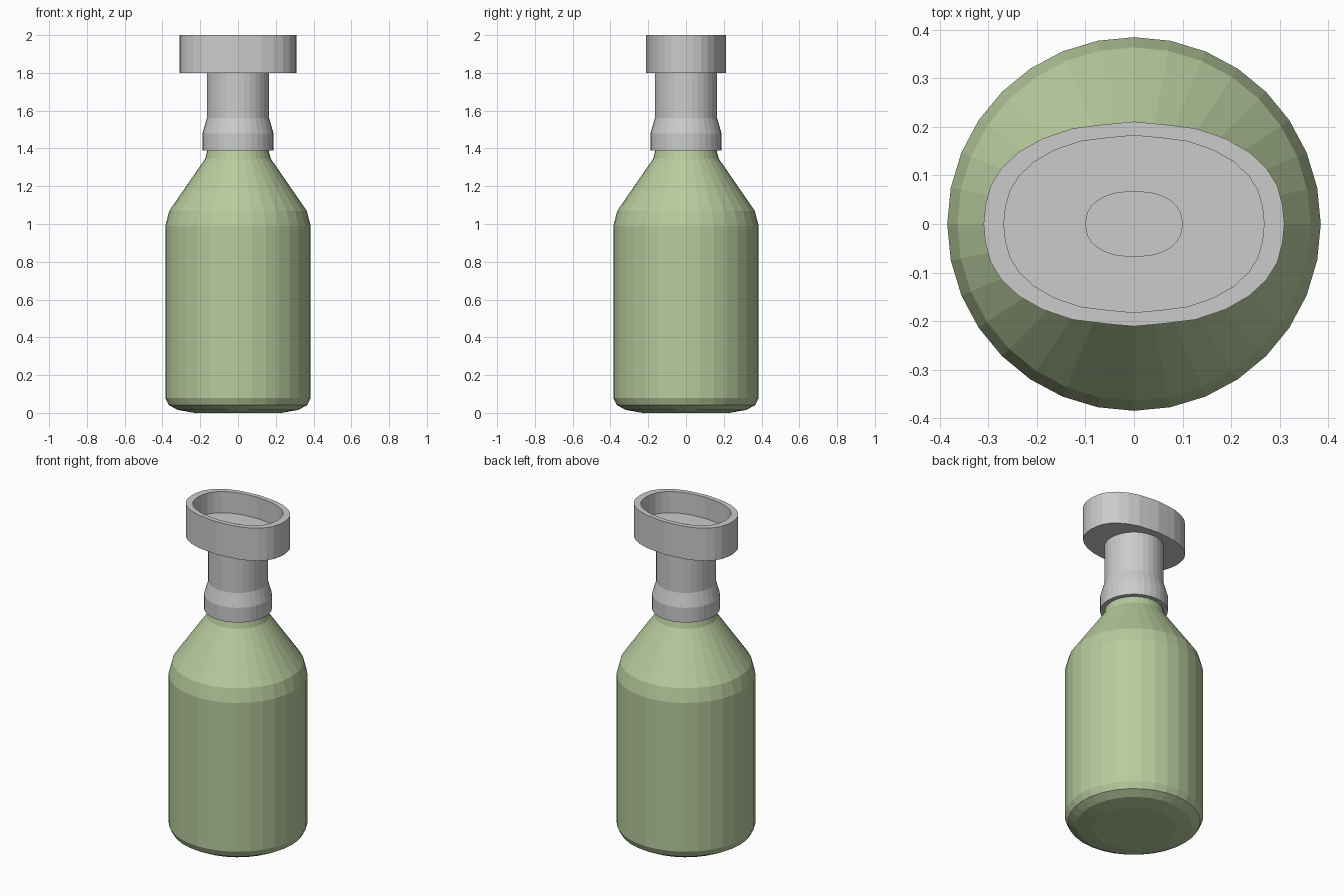
import bpy, bmesh
from math import cos, sin, pi

if "Cube" in bpy.data.objects:
    bpy.data.objects.remove(bpy.data.objects["Cube"])

SIDES = 32


def circle(r):
    return [(r * cos(2 * pi * i / SIDES), r * sin(2 * pi * i / SIDES)) for i in range(SIDES)]


def loft(name, sections, mat=None):
    """Skin a stack of (outline, z) rings and cap both ends."""
    bm = bmesh.new()
    rings = [[bm.verts.new((x, y, z)) for x, y in pts] for pts, z in sections]
    for a, b in zip(rings, rings[1:]):
        n = len(a)
        for i in range(n):
            j = (i + 1) % n
            bm.faces.new((a[i], a[j], b[j], b[i]))
    bm.faces.new(rings[0][::-1])
    bm.faces.new(rings[-1])
    bmesh.ops.recalc_face_normals(bm, faces=bm.faces)
    me = bpy.data.meshes.new(name)
    bm.to_mesh(me)
    bm.free()
    ob = bpy.data.objects.new(name, me)
    bpy.context.collection.objects.link(ob)
    if mat:
        me.materials.append(mat)
    return ob


green = bpy.data.materials.new("green")
green.diffuse_color = (0.48, 0.6, 0.34, 1)
green.use_nodes = True
green.node_tree.nodes["Principled BSDF"].inputs["Base Color"].default_value = green.diffuse_color

# Bottle body
body = [(0.23, 0.0), (0.32, 0.016), (0.367, 0.042), (0.385, 0.08), (0.385, 0.99),
        (0.364, 1.07), (0.174, 1.345), (0.162, 1.39), (0.162, 1.43)]
loft("bottle_body", [(circle(r), z) for r, z in body], green)

# Collar and neck tube
neck = [(0.188, 1.39), (0.188, 1.48), (0.165, 1.56), (0.165, 1.80)]
loft("neck_tube", [(circle(r), z) for r, z in neck])

# Oval mouthpiece: one quadrant of the outline, mirrored to the others
quad = [(0.31, 0), (0.306, 0.041), (0.295, 0.08), (0.273, 0.115), (0.238, 0.148),
        (0.189, 0.176), (0.127, 0.197), (0.064, 0.205), (0, 0.211)]
half = quad + [(-x, y) for x, y in quad[-2::-1]]
oval = half + [(x, -y) for x, y in half[-2:0:-1]]


def scaled(k):
    return [(x * k, y * k) for x, y in oval]


# Cup with recessed floor and a small central well
cup = [(1, 1.80), (1, 2.0), (0.865, 2.0), (0.865, 1.87), (0.32, 1.87), (0.32, 1.82)]
loft("oval_cup", [(scaled(k), z) for k, z in cup])
